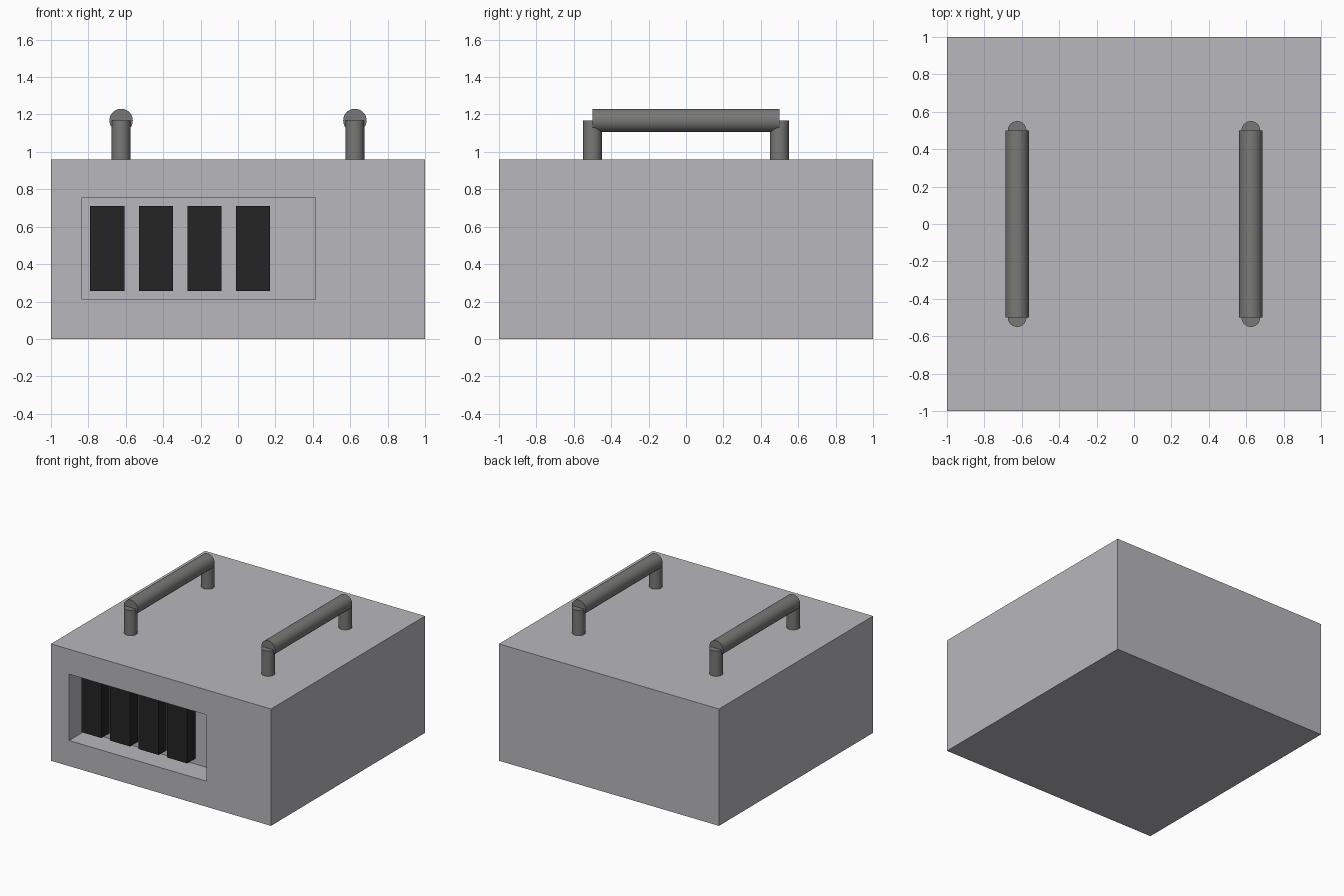
import bpy
import math

cube = bpy.data.objects.get("Cube")
if cube:
    bpy.data.objects.remove(cube, do_unlink=True)


def material(name, color):
    mat = bpy.data.materials.new(name)
    mat.use_nodes = True
    mat.diffuse_color = (*color, 1)
    bsdf = next(n for n in mat.node_tree.nodes if n.type == "BSDF_PRINCIPLED")
    bsdf.inputs["Base Color"].default_value = (*color, 1)
    return mat


light_grey = material("light grey", (0.48, 0.48, 0.51))
dark_grey = material("dark grey", (0.19, 0.19, 0.18))
black = material("black", (0.018, 0.018, 0.018))


def box(name, low, high, mat):
    """Box between two opposite corners."""
    center = [(a + b) / 2 for a, b in zip(low, high)]
    bpy.ops.mesh.primitive_cube_add(size=1, location=center)
    obj = bpy.context.object
    obj.name = name
    obj.scale = [b - a for a, b in zip(low, high)]
    bpy.ops.object.transform_apply(location=False, rotation=False, scale=True)
    obj.data.materials.append(mat)
    return obj


def rod(name, radius, length, center, mat, tilt=0):
    """Smooth round rod, upright unless tilted about x."""
    bpy.ops.mesh.primitive_cylinder_add(
        vertices=48, radius=radius, depth=length,
        location=center, rotation=(tilt, 0, 0))
    obj = bpy.context.object
    obj.name = name
    obj.data.materials.append(mat)
    bpy.ops.object.shade_smooth_by_angle()
    return obj


# Housing with a recessed opening in the front
height = 0.96
recess_back = -0.8
housing = box("housing", (-1, -1, 0), (1, 1, height), light_grey)
cutter = box("recess_cutter", (-0.835, -1.1, 0.21), (0.415, recess_back, 0.755), light_grey)
cut = housing.modifiers.new("recess", "BOOLEAN")
cut.operation = "DIFFERENCE"
cut.solver = "EXACT"
cut.object = cutter
cutter.hide_render = True
cutter.hide_set(True)
cutter.display_type = "WIRE"

# Row of black blocks standing out from the recess wall
for i in range(4):
    x = -0.79 + i * 0.26
    box(f"block_{i + 1}", (x, -0.905, 0.255), (x + 0.182, recess_back + 0.01, 0.71), black)

# Two carrying handles, each a bar on two posts
bar_z = 1.168
for side, x in (("right", -0.625), ("left", 0.625)):
    rod(f"{side}_handle_bar", 0.0625, 1, (x, 0, bar_z), dark_grey, math.pi / 2)
    for end, y in (("front", -0.5), ("back", 0.5)):
        rod(f"{side}_{end}_post", 0.05, bar_z - height + 0.01,
            (x, y, (bar_z + height - 0.01) / 2), dark_grey)
